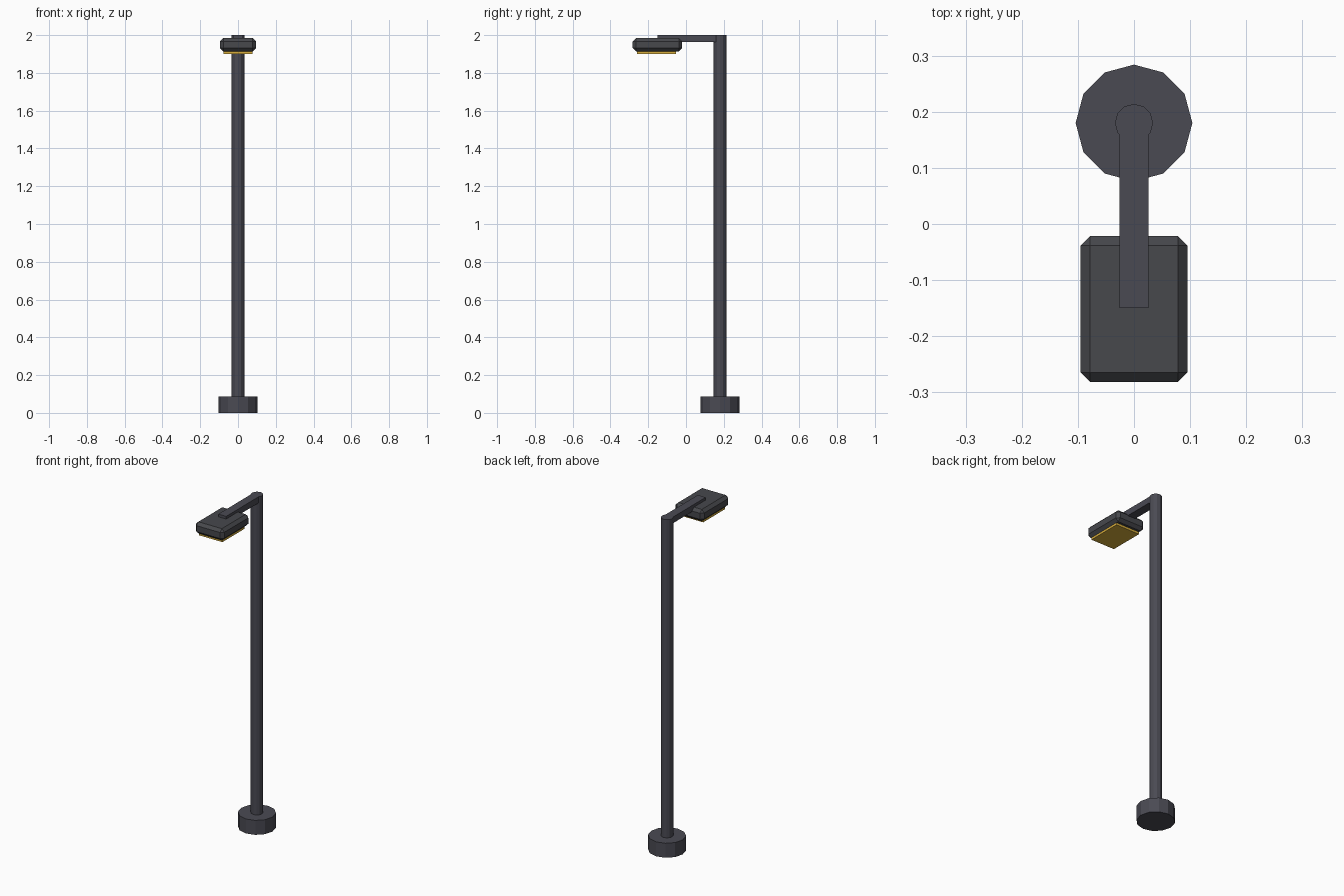
import bpy

if "Cube" in bpy.data.objects:
    bpy.data.objects.remove(bpy.data.objects["Cube"])


def material(name, color):
    m = bpy.data.materials.new(name)
    m.diffuse_color = (*color, 1)
    m.use_nodes = True
    m.node_tree.nodes["Principled BSDF"].inputs["Base Color"].default_value = m.diffuse_color
    return m


pole_grey = material("pole grey", (0.068, 0.068, 0.086))
head_grey = material("head grey", (0.063, 0.065, 0.073))
lamp_yellow = material("lamp yellow", (0.68, 0.42, 0.045))


def finish(name, mat):
    ob = bpy.context.object
    ob.name = name
    ob.data.materials.append(mat)
    return ob


def cylinder(name, radius, z0, z1, mat):
    bpy.ops.mesh.primitive_cylinder_add(
        vertices=12, radius=radius, depth=z1 - z0,
        location=(0, 0.18, (z0 + z1) / 2))
    return finish(name, mat)


def box(name, half_x, y0, y1, z0, z1, mat, bevel=0):
    bpy.ops.mesh.primitive_cube_add(
        size=1, location=(0, (y0 + y1) / 2, (z0 + z1) / 2))
    ob = finish(name, mat)
    ob.scale = (half_x * 2, y1 - y0, z1 - z0)
    bpy.ops.object.transform_apply(location=False, rotation=False, scale=True)
    if bevel:
        mod = ob.modifiers.new("chamfer", 'BEVEL')
        mod.width = bevel
        mod.segments = 1
    return ob


# Post and foot
cylinder("base", 0.104, 0, 0.087, pole_grey)
cylinder("pole", 0.034, 0.08, 2.0, pole_grey)

# Horizontal arm, flush with the top of the pole
box("arm", 0.026, -0.15, 0.18, 1.963, 2.0, pole_grey)

# Chamfered lamp housing with the light panel below
box("lamp_head", 0.095, -0.282, -0.021, 1.914, 1.984, head_grey, 0.017)
box("light_panel", 0.078, -0.26, -0.052, 1.901, 1.922, lamp_yellow)
